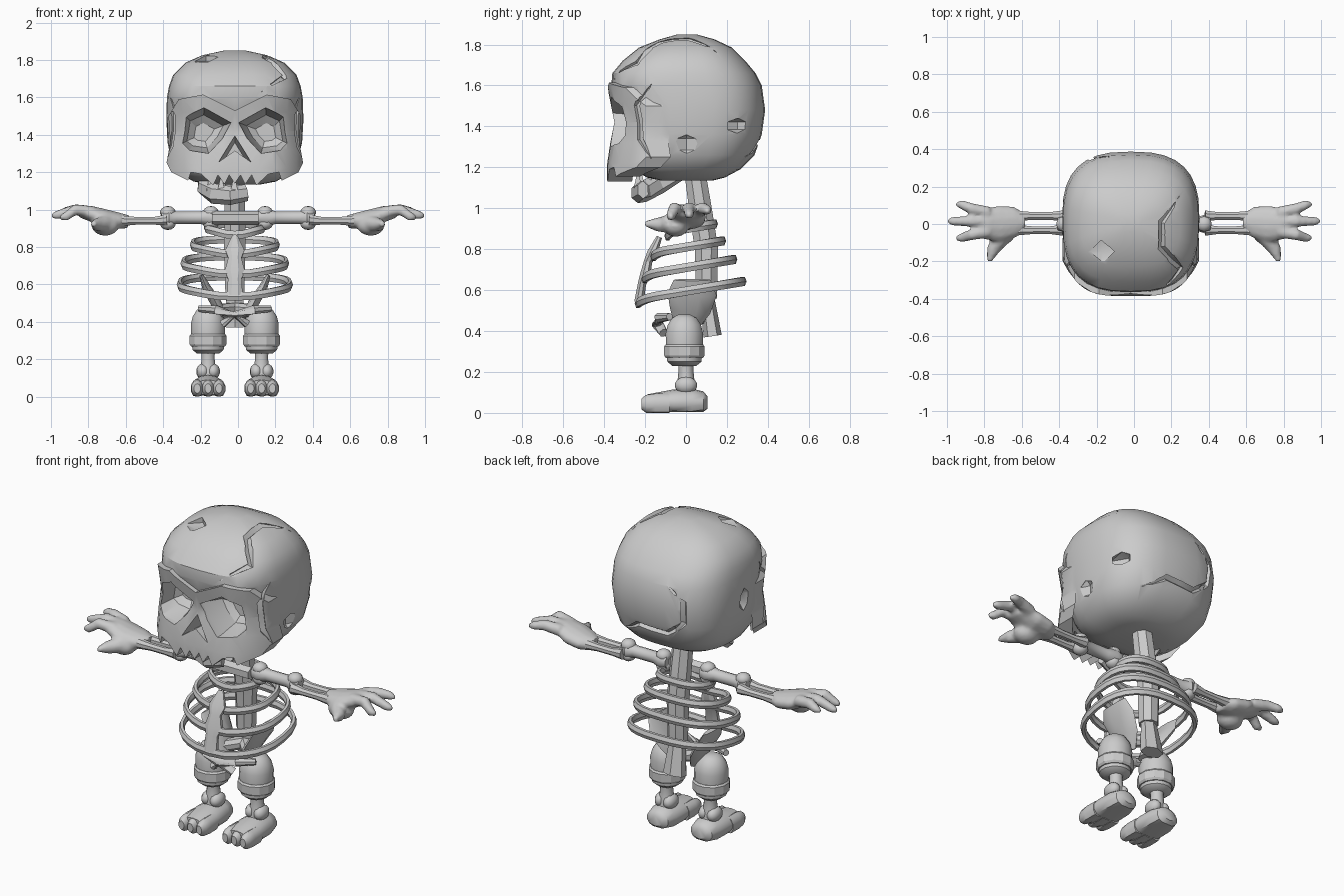
import bpy, bmesh, math
from mathutils import Vector, Matrix

if "Cube" in bpy.data.objects:
    bpy.data.objects.remove(bpy.data.objects["Cube"])

CX = -0.017  # centre line of head, trunk and legs
bone_mat = bpy.data.materials.new("bone grey")
bone_mat.diffuse_color = (0.6, 0.6, 0.6, 1)
bone_mat.use_nodes = True
bone_mat.node_tree.nodes["Principled BSDF"].inputs["Base Color"].default_value = bone_mat.diffuse_color


def shade(ob, angle=35):
    bpy.ops.object.select_all(action='DESELECT')
    ob.select_set(True)
    bpy.context.view_layer.objects.active = ob
    bpy.ops.object.shade_smooth_by_angle(angle=math.radians(angle))


def finish(name, bm, angle=35):
    bmesh.ops.recalc_face_normals(bm, faces=bm.faces)
    me = bpy.data.meshes.new(name)
    bm.to_mesh(me)
    bm.free()
    ob = bpy.data.objects.new(name, me)
    bpy.context.collection.objects.link(ob)
    me.materials.append(bone_mat)
    shade(ob, angle)
    return ob


def loft(name, rings, closed=False, angle=35):
    bm = bmesh.new()
    rows = [[bm.verts.new(p) for p in r] for r in rings]
    n = len(rows[0])
    pairs = list(zip(rows, rows[1:])) + ([(rows[-1], rows[0])] if closed else [])
    for a, b in pairs:
        for i in range(n):
            bm.faces.new((a[i], a[(i + 1) % n], b[(i + 1) % n], b[i]))
    if not closed:
        bm.faces.new(rows[0])
        bm.faces.new(rows[-1])
    return finish(name, bm, angle)


def tube(name, pts, radii, sides=8, closed=False, angle=40, floor=None, turn=0.5):
    """Sweep an ellipse (width, height) along a path."""
    pts = [Vector(p) for p in pts]
    n, rings = len(pts), []
    if not isinstance(radii, list):
        radii = [radii] * n
    for i, p in enumerate(pts):
        a = pts[i - 1] if (i or closed) else p
        b = pts[(i + 1) % n] if (i < n - 1 or closed) else p
        t = (b - a).normalized()
        ref = Vector((0, 1, 0)) if abs(t.z) > 0.75 else Vector((0, 0, 1))
        s = t.cross(ref).normalized()
        u = s.cross(t)
        r = radii[i] if isinstance(radii[i], tuple) else (radii[i], radii[i])
        ring = []
        for k in range(sides):
            w = 2 * math.pi * (k + turn) / sides
            q = p + s * r[0] * math.cos(w) + u * r[1] * math.sin(w)
            if floor is not None:
                q.z = max(q.z, floor)
            ring.append(q)
        rings.append(ring)
    return loft(name, rings, closed, angle)


def ball(name, loc, size, seg=14, angle=40):
    bm = bmesh.new()
    bmesh.ops.create_uvsphere(bm, u_segments=seg, v_segments=seg // 2 + 1, radius=1,
                              matrix=Matrix.Translation(loc) @ Matrix.Diagonal((*size, 1)))
    return finish(name, bm, angle)


def apply(ob, mod):
    bpy.context.view_layer.objects.active = ob
    bpy.ops.object.modifier_apply(modifier=mod.name)


def boolean(ob, other, op='DIFFERENCE'):
    m = ob.modifiers.new("cut", 'BOOLEAN')
    m.operation, m.solver, m.object = op, 'EXACT', other
    m.use_self = True
    apply(ob, m)
    bpy.data.objects.remove(other)


def blend(name, parts, voxel):
    bpy.ops.object.select_all(action='DESELECT')
    for o in parts:
        o.select_set(True)
    bpy.context.view_layer.objects.active = parts[0]
    bpy.ops.object.join()
    ob = parts[0]
    ob.name = name
    m = ob.modifiers.new("blend", 'REMESH')
    m.mode, m.voxel_size = 'VOXEL', voxel
    apply(ob, m)
    m = ob.modifiers.new("soften", 'SMOOTH')
    m.iterations = 3
    apply(ob, m)
    shade(ob, 50)


# Cranium: height, half width, front, back
sections = [(1.135, .14, -.12, .13), (1.15, .22, -.19, .19), (1.19, .29, -.26, .265), (1.26, .34, -.30, .335),
            (1.36, .36, -.325, .37), (1.48, .367, -.33, .387), (1.60, .363, -.365, .37), (1.66, .352, -.36, .34),
            (1.72, .33, -.31, .29), (1.785, .265, -.23, .225), (1.825, .175, -.13, .14), (1.85, .06, -.04, .05)]
rings = []
for z, hx, f, b in sections:
    ring = []
    for k in range(32):
        c, s = math.cos(k * math.pi / 16), math.sin(k * math.pi / 16)
        e = 2 / 2.7
        y = (f + b) / 2 + (b - f) / 2 * math.copysign(abs(s) ** e, s)
        ring.append((CX + hx * math.copysign(abs(c) ** e, c), y, z))
    rings.append(ring)
skull = loft("skull", rings)

# Face mask with brow, cheeks and upper teeth, bent around the front
half = [(.0, 1.53), (.17, 1.615), (.30, 1.59), (.355, 1.5), (.345, 1.36), (.365, 1.25), (.34, 1.20), (.25, 1.155),
        (.235, 1.20), (.18, 1.19), (.115, 1.13), (.09, 1.185), (.055, 1.135), (.03, 1.185), (0, 1.14)]
outline = half + [(-u, z) for u, z in half[-2:0:-1]]
bm = bmesh.new()
bm.faces.new([bm.verts.new((u, 0, z)) for u, z in outline])
cuts = [((u, 0, 0), (1, 0, 0)) for u in (-.33, -.28, -.21, -.13, -.06, 0, .06, .13, .21, .28, .33)]
cuts += [((0, 0, z), (0, 0, 1)) for z in (1.22, 1.32, 1.42, 1.52)]
for co, no in cuts:
    bmesh.ops.bisect_plane(bm, geom=bm.verts[:] + bm.edges[:] + bm.faces[:], plane_co=co, plane_no=no)
bmesh.ops.triangulate(bm, faces=bm.faces)
new = bmesh.ops.extrude_face_region(bm, geom=bm.faces[:], use_keep_orig=True)["geom"]
for v in new:
    if isinstance(v, bmesh.types.BMVert):
        v.co.y += .12
for v in bm.verts:
    u, z = v.co.x, v.co.z
    v.co.y += max(-.385, -.35 - .2 * abs(z - 1.42)) + .2 * (abs(u) / .37) ** 4
    v.co.x += CX
boolean(skull, finish("face", bm), 'UNION')

# Eye sockets and nose opening
def socket(shape, depths):
    cu, cz = (sum(p[i] for p in shape) / len(shape) for i in (0, 1))
    return loft("cutter", [[(CX + cu + (u - cu) * k, y, cz + (z - cz) * k) for u, z in shape] for y, k in depths])


eye = [(.29, 1.35), (.265, 1.50), (.165, 1.545), (.02, 1.465), (.065, 1.38), (.14, 1.30), (.245, 1.315)]
for s in (1, -1):
    boolean(skull, socket([(u * s, z) for u, z in eye], [(-.5, 1.05), (-.33, .98), (-.21, .72), (-.18, .4)]))
boolean(skull, socket([(0, 1.395), (.085, 1.255), (0, 1.315), (-.085, 1.255)], [(-.5, 1.1), (-.36, 1), (-.26, .6)]))


# Cracks and chips that follow the skull surface
def snap(p):
    return skull.closest_point_on_mesh(Vector(p))[1]


def crack(pts, r):
    path = []
    for a, b in zip(pts, pts[1:]):
        path += [snap(Vector(a).lerp(Vector(b), t)) for t in (0, .5)]
    path.append(snap(pts[-1]))
    n = len(path)
    return tube("cutter", path, [max(.003, r * min(1, i / 2, (n - 1 - i) / 2)) for i in range(n)], 4, turn=0)


cutters = [crack([(.26, .16, 1.78), (.15, .01, 1.84), (.15, -.13, 1.82), (.25, -.24, 1.71), (.13, -.36, 1.63)], .022),
           crack([(-.13, .38, 1.62), (-.22, .33, 1.52), (-.22, .33, 1.40), (-.12, .37, 1.31), (.07, .37, 1.32),
                  (.2, .3, 1.24)], .02)]
for s in (1, -1):
    cutters.append(crack([(CX + s * .36, -.17, 1.61), (CX + s * .34, -.25, 1.5), (CX + s * .35, -.23, 1.34),
                          (CX + s * .35, -.17, 1.25)], .022))
for c, size in (((.33, .27, 1.4), (.06, .10, .037)), ((.4, 0, 1.3), (.03, .06, .055)),
                ((-.43, 0, 1.45), (.03, .045, .07)), ((-.18, -.16, 1.85), (.075, .075, .03))):
    cutters.append(ball("cutter", snap(c), size, 4))
for c in cutters:
    boolean(skull, c)
shade(skull, 32)

# Broken lower jaw with a few teeth
tube("lower_jaw", [(-.19, -.02, 1.17), (-.185, -.13, 1.12), (-.13, -.20, 1.085), (-.04, -.235, 1.075), (.045, -.21, 1.09)],
     [(.025, .03), (.035, .05), (.035, .055), (.035, .05), (.03, .045)], 6, angle=20)
for x, y in ((-.15, -.18), (-.09, -.22), (-.02, -.235)):
    tube("lower_tooth", [(x, y, 1.10), (x, y, 1.165)], [.028, .008], 4, angle=20)

# Spine: neck, back column and tailbone
tube("spine", [(CX, .04, 1.2), (CX, .07, 1.0), (CX, .10, .8), (CX, .10, .56)], [.055, .06, .062, .055], 8, angle=20)
tube("tailbone", [(CX, .10, .58), (CX, .13, .375)], [(.045, .035), (.07, .045)], 6, angle=20)

# Rib hoops, tilted up towards the back: height, half width, front, back
for z0, hx, f, b in ((.90, .15, -.09, .14), (.81, .225, -.16, .18), (.71, .275, -.205, .235), (.595, .295, -.235, .28)):
    path = []
    for k in range(28):
        c, s = math.cos(k * math.pi / 14), math.sin(k * math.pi / 14)
        y = (f + b) / 2 + (b - f) / 2 * math.copysign(abs(s) ** .8, s)
        path.append((CX + hx * math.copysign(abs(c) ** .8, c), y, z0 + .17 * y - .02 * max(0, -s) * (1 - c * c) ** 3))
    tube("rib", path, (.016, .025), 6, closed=True, turn=0)

# Breastbone, three lobes
tube("breastbone", [(CX, -.13, .86), (CX, -.165, .78), (CX, -.185, .74), (CX, -.2, .67), (CX, -.215, .63), (CX, -.23, .54)],
     [(.015, .015), (.055, .028), (.038, .022), (.058, .028), (.04, .022), (.045, .025)], 8, angle=25)

# Collar bar
tube("collar_bar", [(-.14, -.03, .955), (.11, -.03, .955)], .037, 6, angle=20)

for s in (1, -1):
    # Upper arm: shaft with paired knobs
    tube("upper_arm", [(s * x, 0, .957) for x in (.11, .15, .2, .33, .37, .41)], [.04, .05, .034, .034, .05, .035], 10)
    for x in (.145, .375):
        for dz in (.03, -.03):
            ball("arm_knob", (s * x, 0, .955 + dz), (.042, .042, .034), 12)
    # Forearm: two thin bones
    for y in (.043, -.033):
        tube("forearm", [(s * .38, y, .945), (s * .45, y, .94), (s * .54, y, .94), (s * .62, y, .94)], [.032, .022, .022, .03], 8)
    # Hand: palm, three fingers and a thumb, blended
    hand = [tube("palm", [(s * .585, .01, .935), (s * .64, .01, .94), (s * .72, .0, .955), (s * .79, .0, .98), (s * .84, .01, .985)],
                 [(.05, .035), (.085, .045), (.10, .05), (.085, .042), (.06, .03)], 12)]
    hand.append(ball("thumb_base", (s * .71, -.05, .915), (.075, .065, .055)))
    hand.append(tube("thumb", [(s * .7, -.06, .925), (s * .755, -.14, .92), (s * .775, -.2, .925)], [.05, .035, .014], 10))
    for y0, y1, x1, z1 in ((.06, .105, .955, .99), (.015, .015, 1.0, .97), (-.04, -.075, .955, .96)):
        hand.append(tube("finger", [(s * .78, y0, .985), (s * .87, (y0 + y1) / 2, 1.0), (s * (x1 - .03), y1, z1),
                                    (s * x1, y1, z1 - .005)], [.035, .03, .024, .01], 10))
    blend("hand", hand, .011)

    x = CX + s * .143
    # Hip blade and pubic arch
    tube("hip_blade", [(CX + s * .06, .0, .42), (CX + s * .10, .02, .5), (CX + s * .15, .03, .58), (CX + s * .18, .03, .65)],
         [(.025, .06), (.03, .10), (.025, .12), (.012, .09)], 10)
    tube("pubic_arch", [(CX + s * .19, -.08, .47), (CX + s * .10, -.13, .465), (CX, -.14, .435), (CX + s * .065, -.11, .39)],
         [.018, .026, .03, .022], 8)
    tube("hip_link", [(CX + s * .1, -.02, .46), (CX, .09, .47)], .035, 8)
    # Thigh, flared cuff and shin
    tube("thigh", [(x, -.008, z) for z in (.48, .465, .43, .39, .32, .25, .23)],
         [.03, .06, .083, .093, .092, .085, .06], 16)
    tube("knee_cuff", [(x, -.008, z) for z in (.335, .325, .28, .268)], [.094, .102, .102, .094], 12, angle=25)
    tube("shin", [(x, 0, z) for z in (.25, .21, .17, .1)], [.04, .036, .04, .05], 10)
    for dx in (.028, -.028):
        ball("ankle_knob", (x + dx, 0, .135), (.036, .055, .042), 12)
    # Foot with flat sole and three toes
    tube("foot", [(x, y, .05) for y in (.105, .085, .03, -.06, -.14, -.19)],
         [(.04, .03), (.07, .055), (.085, .068), (.09, .065), (.088, .05), (.07, .04)], 14, floor=.005)
    for dx in (-.058, 0, .058):
        tube("toe", [(x + dx, y, .044) for y in (-.08, -.15, -.195, -.218)],
             [(.034, .05), (.036, .05), (.032, .044), (.018, .026)], 10, floor=0)
